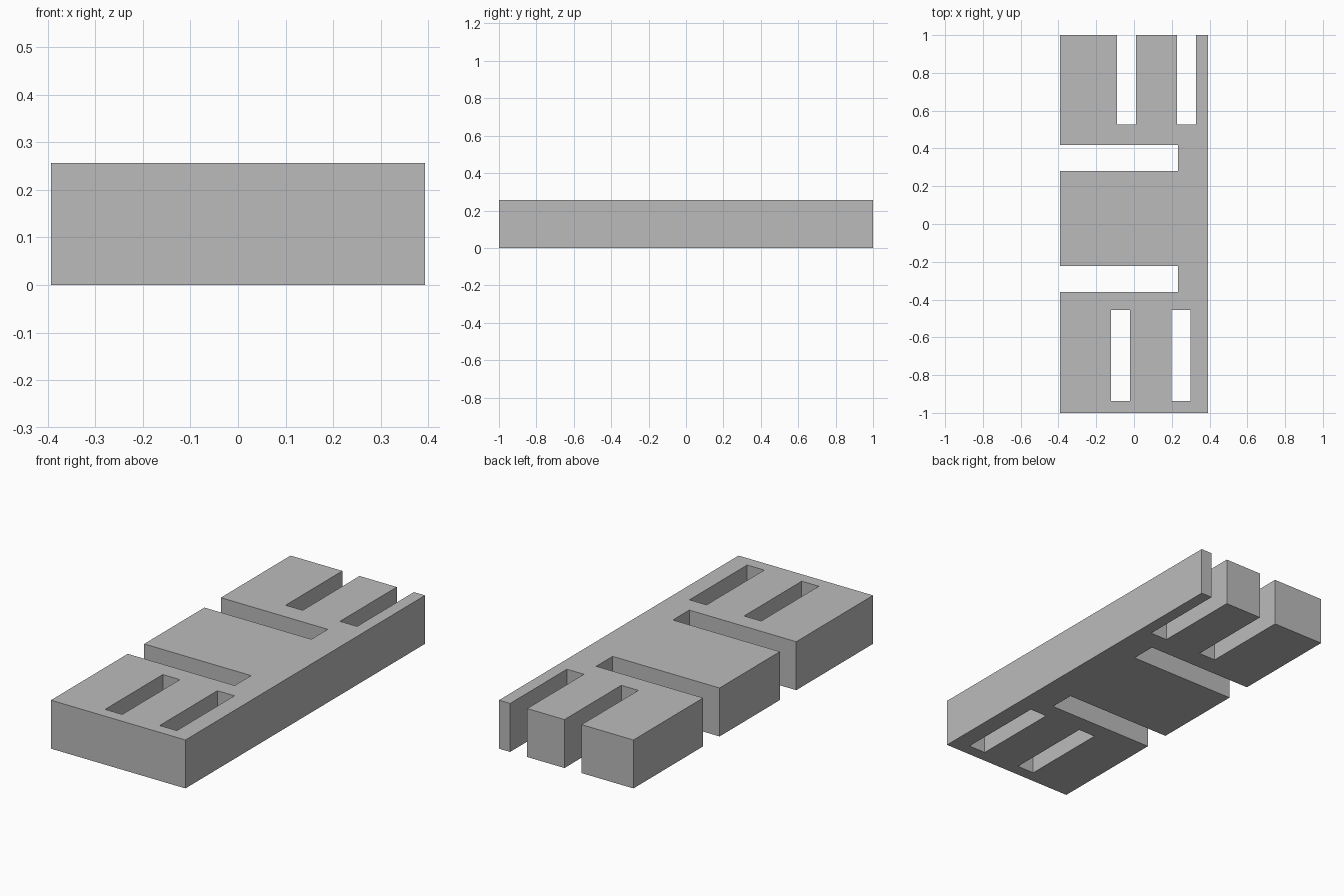
import bpy
import bmesh
from mathutils import Matrix, Vector

if "Cube" in bpy.data.objects:
    bpy.data.objects.remove(bpy.data.objects["Cube"], do_unlink=True)

HALF_WIDTH, HALF_LENGTH, HEIGHT = 0.393, 1.0, 0.256
OVER = 0.1  # how far cutters reach past the block


def add_box(bm, x0, x1, y0, y1, z0, z1):
    size = Vector((x1 - x0, y1 - y0, z1 - z0))
    centre = Vector((x0 + x1, y0 + y1, z0 + z1)) / 2
    matrix = Matrix.Translation(centre) @ Matrix.Diagonal(size).to_4x4()
    bmesh.ops.create_cube(bm, size=1, matrix=matrix)


def make_object(name, boxes, z0, z1):
    bm = bmesh.new()
    for box in boxes:
        add_box(bm, *box, z0, z1)
    mesh = bpy.data.meshes.new(name)
    bm.to_mesh(mesh)
    bm.free()
    obj = bpy.data.objects.new(name, mesh)
    bpy.context.collection.objects.link(obj)
    return obj


# Plain grey material
grey = bpy.data.materials.new("grey")
grey.use_nodes = True
colour = (0.5, 0.5, 0.5, 1)
grey.diffuse_color = colour
grey.node_tree.nodes["Principled BSDF"].inputs["Base Color"].default_value = colour

# Main block
block = make_object("slotted_block",
                    [(-HALF_WIDTH, HALF_WIDTH, -HALF_LENGTH, HALF_LENGTH)], 0, HEIGHT)
block.data.materials.append(grey)

slots = []
# Closed slots near the front
for x in (-0.121, 0.198):
    slots.append((x, x + 0.1, -0.936, -0.455))
# Slots open at the back
for x in (-0.09, 0.228):
    slots.append((x, x + 0.1, 0.526, HALF_LENGTH + OVER))
# Long slots open at the right side
for y in (-0.359, 0.281):
    slots.append((-HALF_WIDTH - OVER, 0.232, y, y + 0.137))

# Cut every slot right through the block
cutter = make_object("slot_cutter", slots, -OVER, HEIGHT + OVER)
cutter.data.materials.append(grey)
cutter.hide_render = True
cutter.hide_set(True)
cut = block.modifiers.new("slots", "BOOLEAN")
cut.operation = "DIFFERENCE"
cut.solver = "EXACT"
cut.object = cutter
